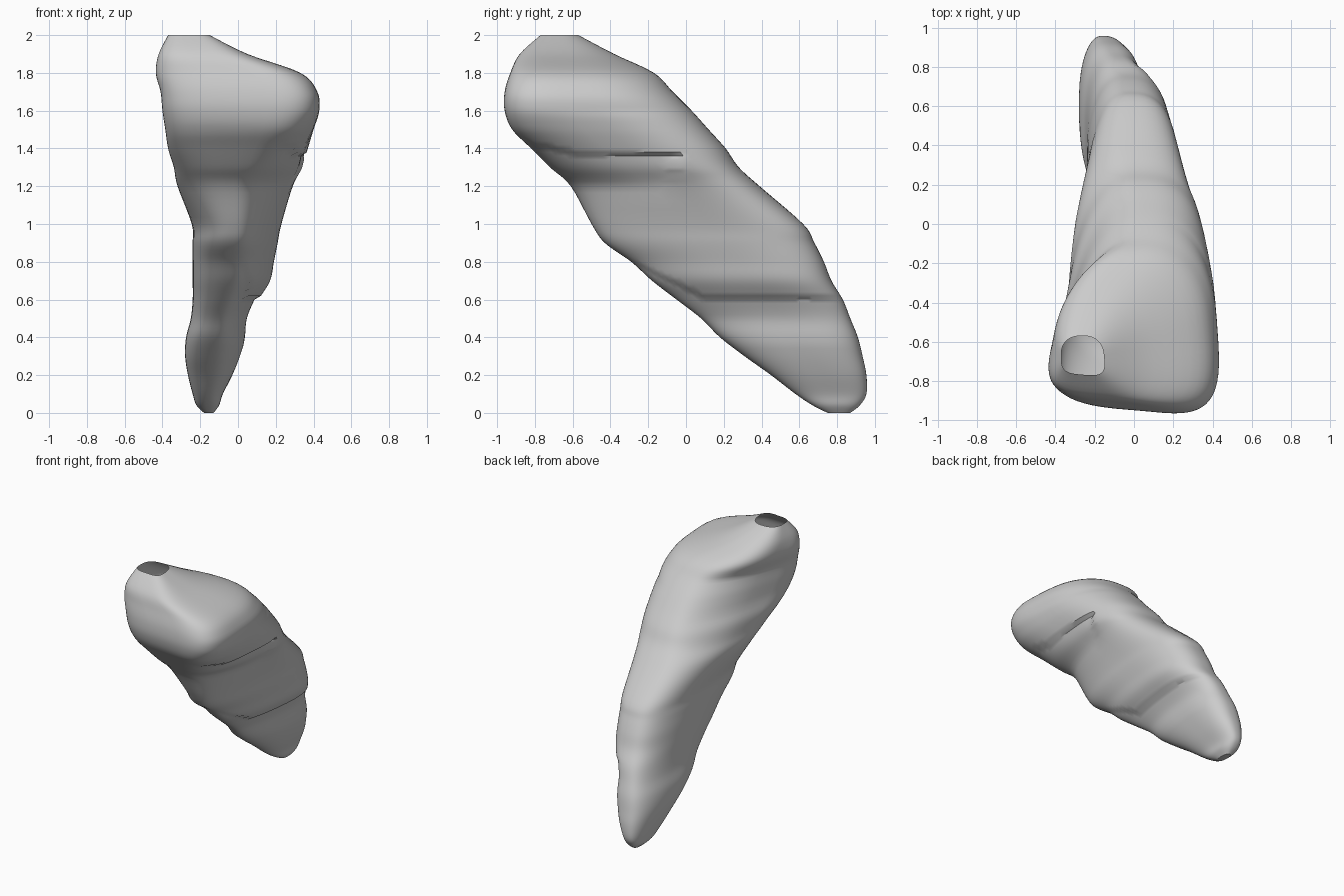
import bpy, bmesh, math

if "Cube" in bpy.data.objects:
    bpy.data.objects.remove(bpy.data.objects["Cube"])

# Horizontal slices: z, x min, x max, y min, y max
SLICES = [
    (0, -.18, -.13, .75, .87), (.04, -.22, -.10, .67, .92),
    (.1, -.24, -.08, .58, .955), (.2, -.265, -.03, .45, .955),
    (.3, -.28, .01, .31, .935), (.4, -.275, .04, .18, .91),
    (.5, -.25, .06, .08, .87), (.6, -.24, .11, -.05, .83),
    (.7, -.24, .17, -.18, .77), (.8, -.24, .19, -.29, .73),
    (.9, -.24, .21, -.43, .68), (1, -.245, .23, -.50, .62),
    (1.2, -.32, .29, -.61, .39), (1.3, -.34, .34, -.72, .28),
    (1.4, -.37, .37, -.82, .21), (1.5, -.385, .40, -.92, .12),
    (1.6, -.40, .43, -.96, .03), (1.7, -.41, .42, -.96, -.07),
    (1.8, -.435, .33, -.93, -.17), (1.9, -.42, .05, -.88, -.38),
    (2, -.37, -.15, -.77, -.57)]
SIDES, SUB = 72, 5


def ramp(z, a, b):
    return max(0, min(1, (z - a) / (b - a)))


def blend(a, b, c, d, t):
    # Smooth curve through the neighbouring slices
    return [q + .5 * t * (r - p + t * (2*p - 5*q + 4*r - s + t * (3*(q - r) + s - p)))
            for p, q, r, s in zip(a, b, c, d)]


def fit(values, lo, hi):
    a, b = min(values), max(values)
    return [lo + (v - a) * (hi - lo) / (b - a) for v in values]


def ledge(y, z):
    # Recess below each of the two overhanging ledges on the right side
    lower = .61 + .5 * max(0, .1 - y)
    upper = 1.37 + .2 * max(0, -.55 - y)
    push = 0
    for line, active in ((lower, y > -.35), (upper, y < -.05)):
        d = line - z
        if active and 0 < d < .25:
            push += .025 * (1 - d / .25)
    return push


def ring(z, x0, x1, y0, y1):
    # Left side narrows to the back near the top, right side widens lower down
    high = ramp(z, 1.2, 1.5)
    left = -.36 * ramp(z, 1, 1.45) * ramp(z, 2, 1.7)
    right = .3 * ramp(z, 0, .5) - .4 * ramp(z, 1.2, 1.6)
    us, vs = [], []
    for i in range(SIDES):
        a = 2 * math.pi * i / SIDES
        c, s = math.cos(a), math.sin(a)
        power = 2 / (2.5 + (1.2 * high if s < 0 else 0))
        u = math.copysign(abs(c) ** power, c)
        v = math.copysign(abs(s) ** power, s)
        us.append(u * (1 + (left if u < 0 else right) * v))
        vs.append(v - .09 * high * u * max(0, -v))
    pts = []
    for i, (x, y) in enumerate(zip(fit(us, x0, x1), fit(vs, y0, y1))):
        side = max(0, math.cos(2 * math.pi * i / SIDES))
        pts.append((x - ledge(y, z) * side, y, z))
    return pts


# Slanted tapering body, open at the small top hole
bm = bmesh.new()
rings = []
n = len(SLICES)
for k in range(n - 1):
    four = [SLICES[max(0, min(n - 1, k + j))] for j in (-1, 0, 1, 2)]
    for t in range(SUB):
        rings.append(blend(*four, t / SUB))
rings.append(SLICES[-1])
loops = [[bm.verts.new(p) for p in ring(*r)] for r in rings]
for lo, hi in zip(loops, loops[1:]):
    for i in range(SIDES):
        j = (i + 1) % SIDES
        bm.faces.new((lo[i], lo[j], hi[j], hi[i]))
bm.faces.new(loops[0][::-1])
bmesh.ops.recalc_face_normals(bm, faces=bm.faces)
mesh = bpy.data.meshes.new("tapered_body")
bm.to_mesh(mesh)
bm.free()
body = bpy.data.objects.new("tapered_body", mesh)
bpy.context.collection.objects.link(body)
bpy.context.view_layer.objects.active = body
body.select_set(True)
bpy.ops.object.shade_smooth_by_angle(angle=math.radians(35))
